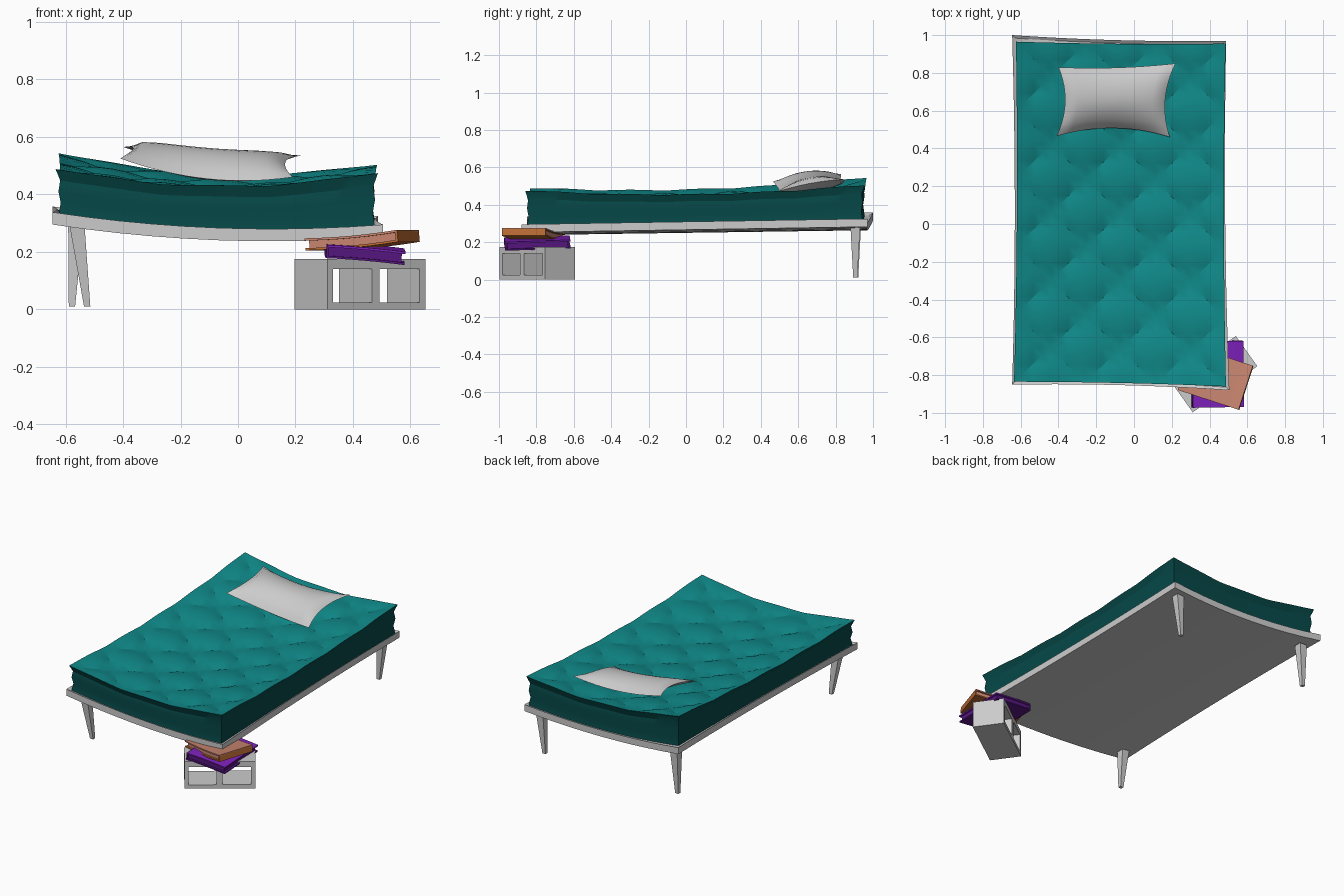
import bpy, bmesh
from math import sin, pi, radians, atan2
from mathutils import Matrix, Vector, Euler

if "Cube" in bpy.data.objects:
    bpy.data.objects.remove(bpy.data.objects["Cube"])


def mat(name, rgb):
    m = bpy.data.materials.new(name)
    m.diffuse_color = (*rgb, 1)
    m.use_nodes = True
    m.node_tree.nodes["Principled BSDF"].inputs["Base Color"].default_value = m.diffuse_color
    return m


TEAL = mat("teal", (0.005, 0.25, 0.25))
DARK_TEAL = mat("dark_teal", (0.002, 0.065, 0.065))
PURPLE = mat("purple", (0.215, 0.015, 0.51))
DARK_PURPLE = mat("dark_purple", (0.095, 0.008, 0.22))
SALMON = mat("salmon", (0.58, 0.235, 0.16))
ORANGE = mat("orange", (0.52, 0.15, 0.035))


def fill_shell(bm, nx, ny, levels, point, cap_slot=0, side_slot=0, period=0):
    """Closed block: full grids at the bottom and top level, border rings between."""
    rows = []
    for k in range(levels):
        cap = k in (0, levels - 1)
        rows.append({(i, j): bm.verts.new(point(i / nx, j / ny, k))
                     for i in range(nx + 1) for j in range(ny + 1)
                     if cap or i in (0, nx) or j in (0, ny)})
    loop = ([(i, 0) for i in range(nx)] + [(nx, j) for j in range(ny)] +
            [(i, ny) for i in range(nx, 0, -1)] + [(0, j) for j in range(ny, 0, -1)])

    def face(row, keys, slot):
        bm.faces.new([row[c] for c in keys]).material_index = slot

    for lo, hi in zip(rows, rows[1:]):
        for a, b in zip(loop, loop[1:] + loop[:1]):
            f = bm.faces.new((lo[a], lo[b], hi[b], hi[a]))
            f.material_index = side_slot
    for i in range(nx):
        for j in range(ny):
            q = [(i, j), (i + 1, j), (i + 1, j + 1), (i, j + 1)]
            face(rows[0], q[::-1], side_slot)
            if not period:
                face(rows[-1], q, cap_slot)
                continue
            # split along the diagonal seams
            if (i - j) % period:
                q = q[1:] + q[:1]
            face(rows[-1], q[:3], cap_slot)
            face(rows[-1], [q[0], q[2], q[3]], cap_slot)


def finish(bm, name, mats=(), smooth=None):
    bmesh.ops.remove_doubles(bm, verts=bm.verts, dist=1e-5)
    me = bpy.data.meshes.new(name)
    bm.to_mesh(me)
    bm.free()
    ob = bpy.data.objects.new(name, me)
    bpy.context.collection.objects.link(ob)
    for m in mats:
        me.materials.append(m)
    if smooth:
        bpy.ops.object.select_all(action='DESELECT')
        ob.select_set(True)
        bpy.context.view_layer.objects.active = ob
        bpy.ops.object.shade_smooth_by_angle(angle=radians(smooth))
    return ob


def shell(name, nx, ny, levels, point, mats=(), smooth=None, **kw):
    bm = bmesh.new()
    fill_shell(bm, nx, ny, levels, point, **kw)
    return finish(bm, name, mats, smooth)


def blend(s, t, fl, fr, bl, br):
    """Bilinear mix of the four corner values (or vectors)."""
    return (fl * (1 - s) + fr * s) * (1 - t) + (bl * (1 - s) + br * s) * t


def bow(s):
    return 4 * s * (1 - s)


# Sagging bed frame with a shallow recess inside the rim
def frame_z(s, t):
    return blend(s, t, 0.295, 0.252, 0.315, 0.282) - 0.033 * bow(s)


def frame_point(s, t, k):
    p = blend(s, t, Vector((-0.645, -0.85)), Vector((0.505, -0.88)),
              Vector((-0.645, 1.0)), Vector((0.488, 0.97)))
    inset = (0, 0, 0.016)[k]
    p.x += (0.014 * bow(t) + inset) * (1 - 2 * s)
    p.y += (0.012 * bow(s) + inset) * (1 - 2 * t)
    return (p.x, p.y, frame_z(s, t) + (0, 0.043, 0.031)[k])


shell("bed_frame", 10, 10, 3, frame_point, smooth=30)

# Mattress with creased sides and diamond-quilted top
PINCH = [0.010, 0.018, 0.010, 0.016, 0.0]
RISE = [0, 0.28, 0.52, 0.76, 1]


def mattress_point(s, t, k):
    p = blend(s, t, Vector((-0.635, -0.835)), Vector((0.487, -0.86)),
              Vector((-0.625, 0.965)), Vector((0.485, 0.955)))
    x = p.x + (PINCH[k] + 0.01 * bow(t)) * (1 - 2 * s)
    y = p.y + (PINCH[k] + 0.006 * bow(s)) * (1 - 2 * t)
    low = frame_z(s, t) + 0.03
    quilt = abs(sin(pi * (3 * s + 5 * t)) * sin(pi * (3 * s - 5 * t))) ** 0.65
    w = min(1, 0.25 + 8 * min(s, 1 - s), 0.25 + 13 * min(t, 1 - t))
    quilt = w * quilt + (1 - w) * 0.45
    high = (blend(s, t, 0.48, 0.466, 0.535, 0.495)
            - 0.055 * bow(s) - 0.036 * bow(t) + 0.024 * quilt)
    return (x, y, low + (high - low) * RISE[k])


shell("mattress", 24, 40, 5, mattress_point, [TEAL, DARK_TEAL], 27,
      side_slot=1, period=8)


# Pillow: pinched edges, pointed corners, sagging middle
def pillow_point(s, t, k):
    p = blend(s, t, Vector((-0.41, 0.465, 0.525)), Vector((0.19, 0.46, 0.46)),
              Vector((-0.40, 0.83, 0.565)), Vector((0.22, 0.85, 0.535)))
    p.x += 0.04 * bow(t) * (1 - 2 * s)
    p.y += (0.045 if t < 0.5 else 0.012) * bow(s) * (1 - 2 * t)
    p.z += -0.038 * bow(s) + 0.015 * bow(t)
    puff = bow(s) ** 0.45 * bow(t) ** 0.75
    p.z += puff * (0.06 if k else -0.03)
    return p


shell("pillow", 16, 12, 2, pillow_point, smooth=60)

# Three tapered legs (fourth corner rests on the books)
LEGS = {"front_left_leg": ((-0.56, -0.77), (-0.525, -0.75)),
        "back_left_leg": ((-0.565, 0.91), (-0.578, 0.91)),
        "back_right_leg": ((0.41, 0.905), (0.385, 0.905))}
for name, (top, foot) in LEGS.items():
    def leg_point(s, t, k):
        c, w, z = ((foot, 0.022, 0.01), (top, 0.052, 0.29))[k]
        return (c[0] + (s - 0.5) * w, c[1] + (t - 0.5) * w, z)
    shell(name, 1, 1, 2, leg_point)

# Hollow concrete block: outline curve with two holes, extruded
cu = bpy.data.curves.new("concrete_block", 'CURVE')
cu.dimensions = '2D'
cu.fill_mode = 'BOTH'
cu.extrude = 0.098
for x0, x1, z0, z1 in ((-0.21, 0.21, 0, 0.175), (-0.185, -0.02, 0.024, 0.14),
                       (0.014, 0.185, 0.024, 0.14)):
    sp = cu.splines.new('POLY')
    sp.points.add(3)
    for pt, (x, z) in zip(sp.points, ((x0, z0), (x1, z0), (x1, z1), (x0, z1))):
        pt.co = (x, z, 0, 1)
    sp.use_cyclic_u = True
    sp.use_smooth = False
block = bpy.data.objects.new("concrete_block", cu)
bpy.context.collection.objects.link(block)
block.rotation_euler = (pi / 2, 0, atan2(0.25, 0.35))
block.location = (0.425, -0.795, 0)


# Books: two covers, spine on one short edge, inset pages
def book(name, centre, size, rot, spine_side, sag, mats):
    lx, ly, h = size
    m = Matrix.Translation(centre) @ Euler([radians(a) for a in rot]).to_matrix().to_4x4()
    bm = bmesh.new()

    def part(x0, x1, y0, y1, z0, z1, slot):
        def pt(s, t, k):
            x = (x0 + (x1 - x0) * s) * spine_side
            y = (y0 + (y1 - y0) * t) * spine_side
            z = (z0, z1)[k] - sag * (1 - (2 * x / lx) ** 2)
            return m @ Vector((x, y, z))
        fill_shell(bm, 6, 1, 2, pt, slot, slot)

    a, b, c, e = lx / 2, ly / 2, h / 2, 0.008
    part(-a, a, -b, b, c - e, c, 0)
    part(-a, a, -b, b, -c, -c + e, 1)
    part(a - e, a, -b, b, -c, c, 1)
    part(-a + 0.012, a - e, -b + 0.012, b - 0.012, -c + e, c - e, 2)
    finish(bm, name, mats)


book("lower_book", (0.442, -0.795, 0.195), (0.275, 0.35, 0.046), (2, 5, 1), -1, -0.003,
     [PURPLE, DARK_PURPLE, DARK_PURPLE])
book("upper_book", (0.432, -0.815, 0.241), (0.34, 0.245, 0.042), (0, -5, -18), 1, 0.006,
     [SALMON, ORANGE, SALMON])
